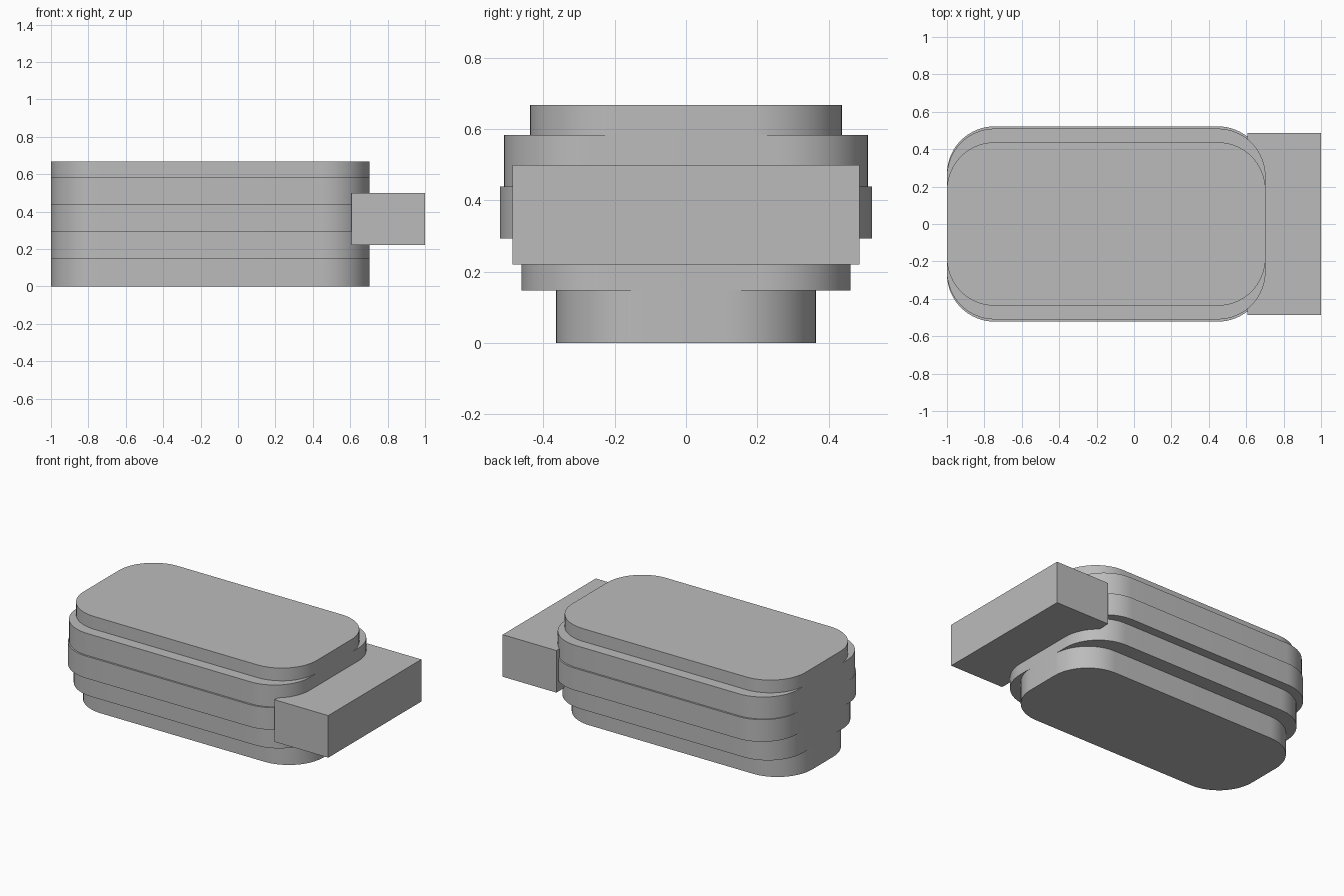
import bpy
import bmesh
from math import cos, sin, pi, radians

default = bpy.data.objects.get("Cube")
if default:
    bpy.data.objects.remove(default, do_unlink=True)

# Single plain grey
grey = bpy.data.materials.new("plain_grey")
grey.use_nodes = True
COLOUR = (0.5, 0.5, 0.5, 1)
grey.diffuse_color = COLOUR
grey.node_tree.nodes["Principled BSDF"].inputs["Base Color"].default_value = COLOUR


def add_prism(name, outline, z0, z1):
    """Extrude a closed outline from z0 to z1."""
    bm = bmesh.new()
    base = bm.faces.new([bm.verts.new((x, y, z0)) for x, y in outline])
    top = bmesh.ops.extrude_face_region(bm, geom=[base], use_keep_orig=True)["geom"]
    verts = [v for v in top if isinstance(v, bmesh.types.BMVert)]
    bmesh.ops.translate(bm, verts=verts, vec=(0, 0, z1 - z0))
    bmesh.ops.recalc_face_normals(bm, faces=bm.faces)
    mesh = bpy.data.meshes.new(name)
    bm.to_mesh(mesh)
    bm.free()
    mesh.materials.append(grey)
    obj = bpy.data.objects.new(name, mesh)
    bpy.context.collection.objects.link(obj)
    return obj


def rounded_rectangle(x0, x1, half_y, radius, steps=16):
    """Outline with four quarter-circle corners, counter-clockwise."""
    corners = [(x1, half_y, 1, 1), (x0, half_y, -1, 1),
               (x0, -half_y, -1, -1), (x1, -half_y, 1, -1)]
    points = []
    for i, (x, y, sx, sy) in enumerate(corners):
        for k in range(steps + 1):
            a = (i + k / steps) * pi / 2
            points.append((x - sx * radius + radius * cos(a),
                           y - sy * radius + radius * sin(a)))
    return points


# Stacked body layers: name, bottom, top, half depth
layers = [
    ("base_layer", 0, 0.147, 0.364),
    ("lower_layer", 0.147, 0.293, 0.462),
    ("middle_layer", 0.293, 0.439, 0.522),
    ("upper_layer", 0.439, 0.584, 0.51),
    ("top_layer", 0.584, 0.668, 0.437),
]
for name, z0, z1, half_y in layers:
    layer = add_prism(name, rounded_rectangle(-1, 0.703, half_y, 0.255), z0, z1)
    bpy.ops.object.select_all(action="DESELECT")
    layer.select_set(True)
    bpy.context.view_layer.objects.active = layer
    bpy.ops.object.shade_smooth_by_angle(angle=radians(30))

# Square block at the end of the body
add_prism("end_block", [(0.607, -0.486), (1, -0.486), (1, 0.486), (0.607, 0.486)],
          0.221, 0.499)
